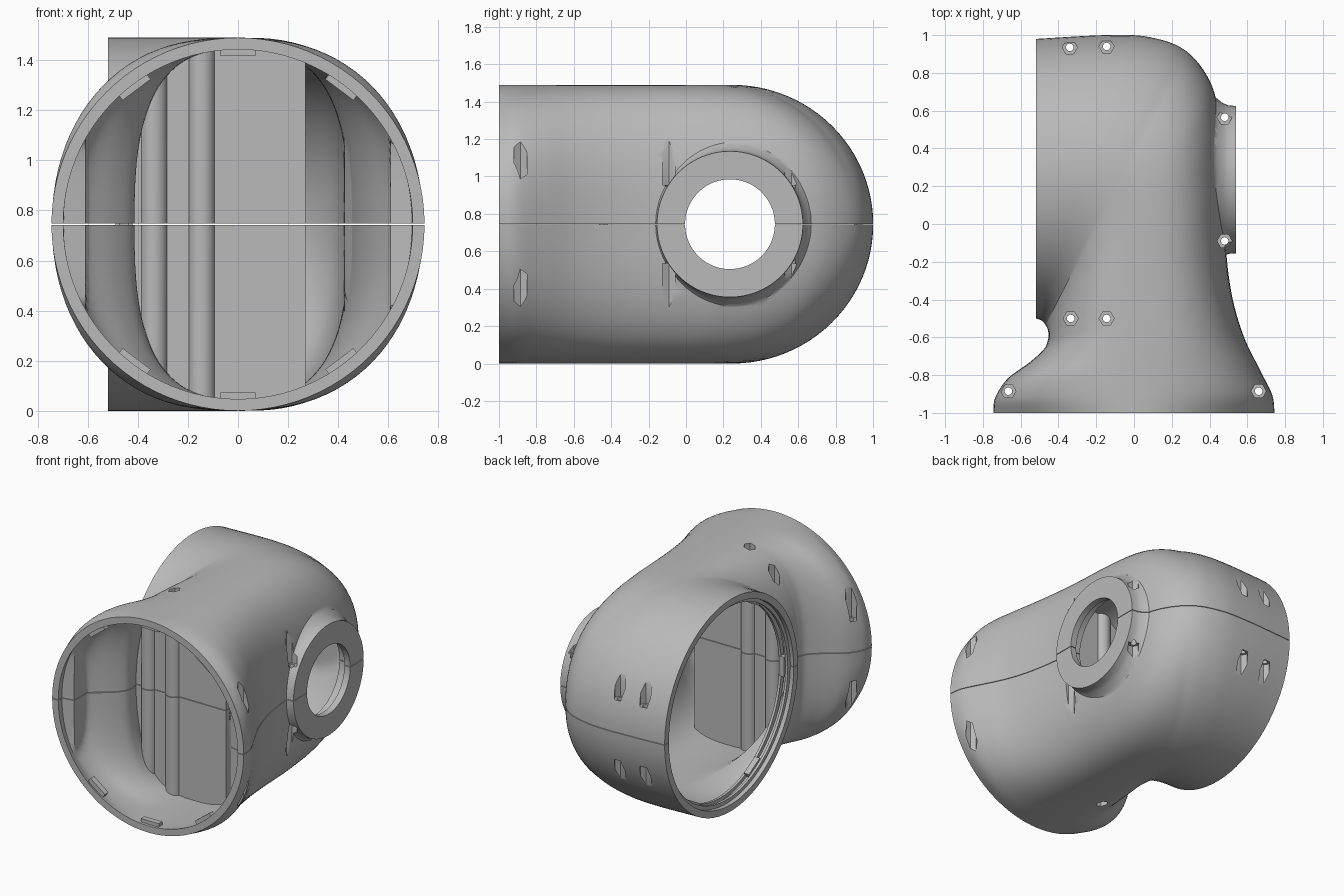
import bpy, bmesh, math
from mathutils import Vector, Matrix

cube = bpy.data.objects.get("Cube")
if cube:
    bpy.data.objects.remove(cube, do_unlink=True)

MID = 0.745                       # height of the parting plane
PORT_Y = 0.235
AROUND = 96

grey = bpy.data.materials.new("plain grey")
grey.use_nodes = True
grey.diffuse_color = (0.49, 0.49, 0.49, 1)
grey.node_tree.nodes["Principled BSDF"].inputs["Base Color"].default_value = (0.49, 0.49, 0.49, 1)


def make(name, bm):
    bmesh.ops.recalc_face_normals(bm, faces=bm.faces)
    mesh = bpy.data.meshes.new(name)
    bm.to_mesh(mesh)
    bm.free()
    mesh.materials.append(grey)
    obj = bpy.data.objects.new(name, mesh)
    bpy.context.collection.objects.link(obj)
    return obj


def boolean(target, tool, operation):
    mod = target.modifiers.new("cut", "BOOLEAN")
    mod.operation, mod.solver, mod.object = operation, "EXACT", tool
    bpy.context.view_layer.objects.active = target
    bpy.ops.object.modifier_apply(modifier=mod.name)
    bpy.data.objects.remove(tool, do_unlink=True)


def skin(bm, rings, closed=False):
    """Joins rings of points; caps the ends, or loops round if closed."""
    rows = [[bm.verts.new(p) for p in ring] for ring in rings]
    n = len(rows[0])
    for a, b in zip(rows, rows[1:] + ([rows[0]] if closed else [])):
        for i in range(n):
            j = (i + 1) % n
            bm.faces.new((a[i], a[j], b[j], b[i]))
    if not closed:
        bm.faces.new(rows[0])
        bm.faces.new(rows[-1])


def turned(name, axis, centre, profile, closed=False, sides=AROUND):
    """Revolves (position, radius) pairs about the x, y or z axis."""
    def point(pos, r, k):
        a = math.tau * k / sides
        u, v = r * math.cos(a), r * math.sin(a)
        return Vector(centre) + Vector({"x": (pos, u, v), "y": (u, pos, v), "z": (u, v, pos)}[axis])
    bm = bmesh.new()
    skin(bm, [[point(p, r, k) for k in range(sides)] for p, r in profile], closed)
    return make(name, bm)


def box(name, low, high):
    bm = bmesh.new()
    low, high = Vector(low), Vector(high)
    bmesh.ops.create_cube(bm, size=1, matrix=Matrix.Translation((low + high) / 2)
                          @ Matrix.Diagonal((*(high - low), 1)))
    return make(name, bm)


# Elbow outline in plan: inner bend and outer bend points in pairs
INNER = [(-.745, -1), (-.735, -.92), (-.67, -.82), (-.55, -.73), (-.475, -.66), (-.455, -.61),
         (-.453, -.585), (-.455, -.565), (-.46, -.55), (-.468, -.535), (-.48, -.52), (-.495, -.508), (-.52, -.5)]
OUTER = [(.745, -1), (.73, -.9), (.66, -.76), (.575, -.58), (.515, -.36), (.485, -.1),
         (.475, .25), (.455, .55), (.4, .76), (.27, .92), (.08, .99), (-.15, 1), (-.52, .98)]


def smooth(points, steps=6):
    p = [Vector(q) for q in points]
    p = [2 * p[0] - p[1]] + p + [2 * p[-1] - p[-2]]
    out = []
    for a, b, c, d in zip(p, p[1:], p[2:], p[3:]):
        for s in range(steps):
            t = s / steps
            out.append(b + (c - a) * t / 2 + (2 * a - 5 * b + 4 * c - d) * t * t / 2
                       + (3 * b - a - 3 * c + d) * t ** 3 / 2)
    return out + [p[-2]]


def elbow(name, inset, cavity=False):
    rings = []
    pairs = list(zip(smooth(INNER), smooth(OUTER)))
    for i, (left, right) in enumerate(pairs):
        mid, half = (left + right) / 2, (right - left) / 2
        half -= half.normalized() * inset
        # round at both mouths, squarer in the throat
        t = min(1, i / (len(pairs) - 1) / .75)
        power = 2 / (2 + .8 * math.sin(math.pi * t))
        ring = []
        for k in range(AROUND):
            a = math.tau * k / AROUND
            u, v = (math.copysign(abs(w) ** power, w) for w in (math.cos(a), math.sin(a)))
            q = mid + half * u
            p = Vector((q.x, q.y, MID + (MID - inset) * v))
            if cavity:            # flats that leave material for the screws
                if -.96 < p.y < -.7:
                    p.x = max(-.61, min(.61, p.x))
                if p.y > -.22:
                    p.x = min(p.x, .425)
                if p.x > -.47:
                    p.y = min(p.y, .88)
            ring.append(p)
        rings.append(ring)
    if cavity:                    # run out through both mouths
        rings.insert(0, [p + Vector((0, -.1, 0)) for p in rings[0]])
        rings.append([p + Vector((-.1, 0, 0)) for p in rings[-1]])
    bm = bmesh.new()
    skin(bm, rings)
    return make(name, bm)


# Hollow elbow with a flared side port and stepped bore
shell = elbow("elbow_shell", 0)
flange = turned("port_flange", "x", (0, PORT_Y, MID),
                [(.3, .445), (.42, .445), (.445, .425), (.47, .405), (.5, .393), (.54, .39)])
boolean(shell, flange, "UNION")
boolean(shell, elbow("cavity", .047, True), "DIFFERENCE")
boolean(shell, turned("port_bore", "x", (0, PORT_Y, MID),
                      [(.2, .285), (.495, .285), (.495, .24), (.7, .24)]), "DIFFERENCE")

# Upright partition with two screw columns
web = box("partition", (-.6, -.52, -.1), (.27, -.48, 1.6))
for x in (-.335, -.145):
    boolean(web, turned("screw_column", "z", (x, -.5, 0), [(-.1, .055), (1.6, .055)], sides=32), "UNION")
boolean(web, elbow("web_limit", .02), "INTERSECT")
boolean(shell, web, "UNION")

# Hexagonal screw pockets from above and below, with drilled holes
SCREWS = [(-.34, .935), (-.145, .94), (.48, .565), (.48, -.09),
          (-.335, -.5), (-.145, -.5), (-.665, -.885), (.66, -.885)]
pockets, drills = bmesh.new(), bmesh.new()
for x, y in SCREWS:
    for bm, sides, r, spans in ((pockets, 6, .04, ((.21, .9), (-.9, -.21))), (drills, 20, .02, ((-.3, .3),))):
        for span in spans:
            skin(bm, [[(x + r * math.cos(math.tau * k / sides), y + r * math.sin(math.tau * k / sides), MID + z)
                       for k in range(sides)] for z in span])
boolean(shell, make("pockets", pockets), "DIFFERENCE")
boolean(shell, make("drills", drills), "DIFFERENCE")

# Parting gap between the two halves
boolean(shell, box("gap", (-2, -2, MID - .002), (2, 2, MID + .002)), "DIFFERENCE")

parts = [shell]

# Retaining ridges inside the side mouth
for i, x in enumerate((-.48, -.43)):
    parts.append(turned(f"mouth_ridge_{i + 1}", "x", (x, .24, MID),
                        [(-.009, .672), (.009, .672), (.009, .705), (-.009, .705)], closed=True))


# Small locating clips inside both mouths
def clip(name, centre, radial, axis):
    bm = bmesh.new()
    side = axis.cross(radial)
    turn = Matrix((radial, side, axis)).transposed().to_4x4()
    bmesh.ops.create_cube(bm, size=1, matrix=Matrix.Translation(centre) @ turn
                          @ Matrix.Diagonal((.035, .14, .04, 1)))
    parts.append(make(name, bm))


for i, deg in enumerate((53, 90, 127, 233, 270, 307)):
    a = math.radians(deg)
    radial = Vector((math.cos(a), 0, math.sin(a)))
    clip(f"front_clip_{i + 1}", Vector((0, -.96, MID)) + radial * .69, radial, Vector((0, 1, 0)))
for i in range(6):
    a = math.tau * i / 6
    radial = Vector((0, math.cos(a), math.sin(a)))
    clip(f"side_clip_{i + 1}", Vector((-.45, .24, MID)) + radial * .675, radial, Vector((1, 0, 0)))

# Smooth shading with crisp rims
for obj in parts:
    bpy.ops.object.select_all(action="DESELECT")
    obj.select_set(True)
    bpy.context.view_layer.objects.active = obj
    bpy.ops.object.shade_smooth_by_angle(angle=math.radians(35))
